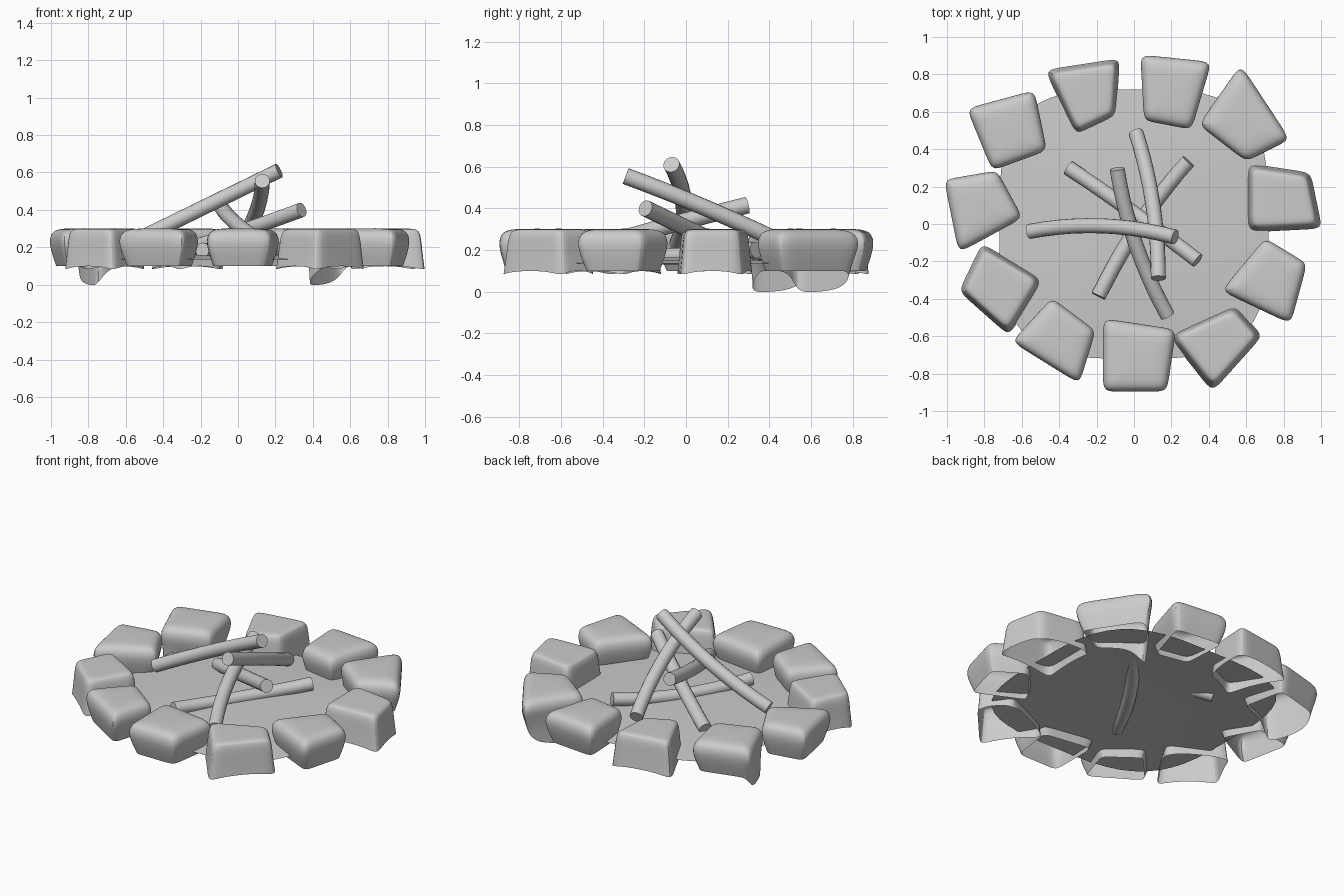
import bpy, bmesh, math
from mathutils import Vector

if "Cube" in bpy.data.objects:
    bpy.data.objects.remove(bpy.data.objects["Cube"])


def finish(name, bm, subdiv=0):
    bmesh.ops.recalc_face_normals(bm, faces=bm.faces)
    me = bpy.data.meshes.new(name)
    bm.to_mesh(me)
    bm.free()
    ob = bpy.data.objects.new(name, me)
    bpy.context.collection.objects.link(ob)
    if subdiv:
        mod = ob.modifiers.new("round", 'SUBSURF')
        mod.levels = mod.render_levels = subdiv
    bpy.ops.object.select_all(action='DESELECT')
    ob.select_set(True)
    bpy.context.view_layer.objects.active = ob
    bpy.ops.object.shade_smooth_by_angle(angle=math.radians(50))
    return ob


def bridge(bm, a, b):
    n = len(a)
    for i in range(n):
        bm.faces.new((a[i], a[(i + 1) % n], b[(i + 1) % n], b[i]))


# (scale, height) profiles from foot to crown: bowl-shaped and flared stones
BOWL = [(.80, .10), (.92, .165), (1.0, .23), (.94, .275), (.78, .297), (.4, .302)]
FLARED = [(1.03, .10), (.97, .18), (.94, .25), (.88, .292), (.72, .30), (.4, .30)]


# Stone: four plan corners swept up a profile, optional low-hanging side
def stone(name, corners, profile, dips=False):
    pts = [Vector(c) for c in corners]
    mid = sum(pts, Vector((0, 0))) / 4
    outline = []
    for i, p in enumerate(pts):
        q = pts[(i + 1) % 4]
        outline += [p, p.lerp(q, 0.22), p.lerp(q, 0.78)]
    low = {9: 0.0, 10: -0.005, 11: 0.01} if dips else {}
    bm = bmesh.new()
    rings = []
    for k, (s, z) in enumerate(profile):
        ring = []
        for j, p in enumerate(outline):
            h = z
            if k == 0 and profile is FLARED and j % 3 == 0:
                h -= 0.025               # drooping corners
            t = s
            if k == 0 and j in low:
                h, t = low[j], 0.9
            xy = mid + (p - mid) * t
            ring.append(bm.verts.new((xy.x, xy.y, h)))
        rings.append(ring)
    for a, b in zip(rings, rings[1:]):
        bridge(bm, a, b)
    bm.faces.new(rings[-1])              # top only, underside stays open
    finish(name, bm, 2)


STONES = [
    (((-.47, .82), (-.08, .88), (-.10, .58), (-.31, .48)), FLARED),
    (((.03, .91), (.42, .87), (.31, .50), (.05, .55)), BOWL),
    (((.57, .86), (.84, .45), (.60, .33), (.34, .53)), BOWL, True),
    (((.61, .32), (.94, .27), (1.0, -.02), (.61, -.04)), FLARED),
    (((.70, -.07), (.93, -.21), (.84, -.54), (.46, -.36)), BOWL),
    (((.19, -.60), (.54, -.44), (.68, -.60), (.42, -.89)), FLARED),
    (((-.17, -.50), (.23, -.56), (.18, -.90), (-.17, -.90)), BOWL),
    (((-.44, -.39), (-.20, -.57), (-.29, -.86), (-.66, -.63)), BOWL),
    (((-.81, -.11), (-.49, -.30), (-.67, -.59), (-.93, -.36)), FLARED),
    (((-1.02, .24), (-.73, .29), (-.59, .03), (-.94, -.16)), BOWL),
    (((-.90, .62), (-.53, .72), (-.46, .39), (-.76, .28)), BOWL, True),
]
for i, args in enumerate(STONES):
    stone(f"stone_{i + 1:02d}", *args)

# Ash bed: slightly domed rounded-square sheet
bm = bmesh.new()
N, P = 64, 3.4
rings = []
for s in (1.0, 0.75, 0.5, 0.25):
    ring = []
    for i in range(N):
        a = math.tau * i / N
        r = 0.72 / (abs(math.cos(a)) ** P + abs(math.sin(a)) ** P) ** (1 / P)
        ring.append(bm.verts.new((r * s * math.cos(a), r * s * math.sin(a),
                                  0.165 - 0.03 * s * s)))
    rings.append(ring)
for a, b in zip(rings, rings[1:]):
    bridge(bm, a, b)
bm.faces.new(rings[-1])
finish("ash_bed", bm)


# Log: round tube bent through start, middle and end
def log(name, start, middle, end, radius=0.040, sides=16, steps=10):
    p0, pm, p2 = Vector(start), Vector(middle), Vector(end)
    p1 = pm * 2 - (p0 + p2) / 2
    bm = bmesh.new()
    rings = []
    for k in range(steps + 1):
        t = k / steps
        c = p0 * (1 - t) ** 2 + p1 * 2 * t * (1 - t) + p2 * t * t
        d = ((p1 - p0) * (1 - t) + (p2 - p1) * t).normalized()
        u = d.cross(Vector((0, 0, 1))).normalized()
        v = u.cross(d)
        rings.append([bm.verts.new(c + (u * math.cos(a) + v * math.sin(a)) * radius)
                      for a in (math.tau * i / sides for i in range(sides))])
    for a, b in zip(rings, rings[1:]):
        bridge(bm, a, b)
    bm.faces.new(rings[0])
    bm.faces.new(rings[-1])
    finish(name, bm)


log("log_tall", (-.56, -.04, .23), (-.17, -.01, .42), (.22, -.07, .61))
log("log_front", (.01, .49, .22), (.10, .11, .395), (.13, -.29, .555))
log("log_right", (-.35, .30, .165), (-.01, .065, .275), (.34, -.195, .40))
log("log_flat", (-.19, -.385, .185), (.03, .0, .17), (.29, .335, .20))
log("log_back", (.18, -.49, .20), (.01, -.11, .31), (-.09, .295, .415))
